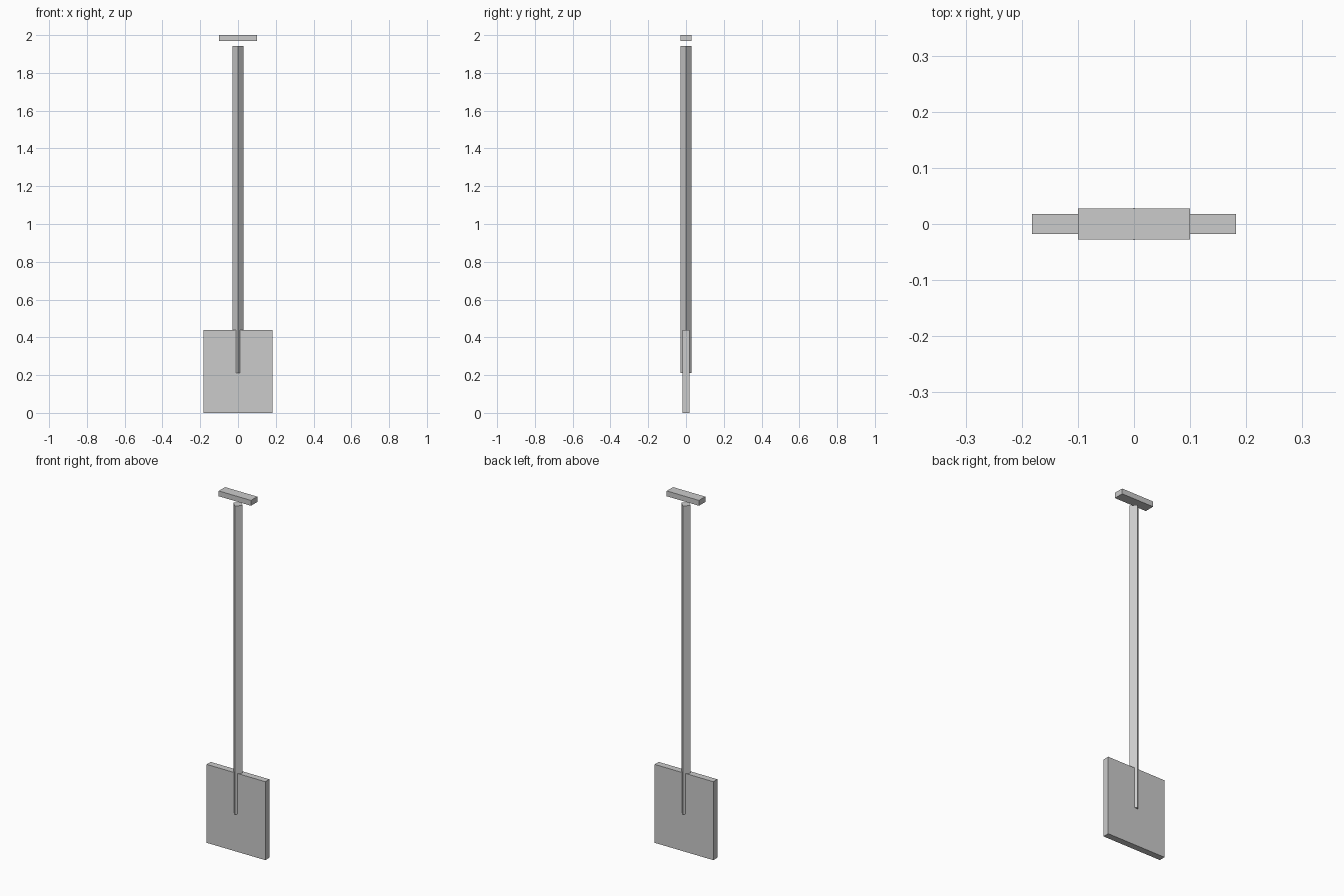
import bpy

if "Cube" in bpy.data.objects:
    bpy.data.objects.remove(bpy.data.objects["Cube"])


def box(name, half_x, half_y, z0, z1):
    bpy.ops.mesh.primitive_cube_add(size=1, location=(0, 0, (z0 + z1) / 2))
    ob = bpy.context.object
    ob.name = name
    ob.scale = (2 * half_x, 2 * half_y, z1 - z0)
    bpy.ops.object.transform_apply(location=False, rotation=False, scale=True)
    return ob


# Flat blade
box("blade", 0.182, 0.018, 0.0, 0.44)

# Four-sided shaft with its corners facing front, back and sides
z0, z1 = 0.212, 1.942
bpy.ops.mesh.primitive_cylinder_add(vertices=4, radius=0.0287, depth=z1 - z0,
                                    location=(0, 0, (z0 + z1) / 2))
bpy.context.object.name = "shaft"

# Cross grip floating just above the shaft
box("grip", 0.1, 0.028, 1.97, 2.0)
